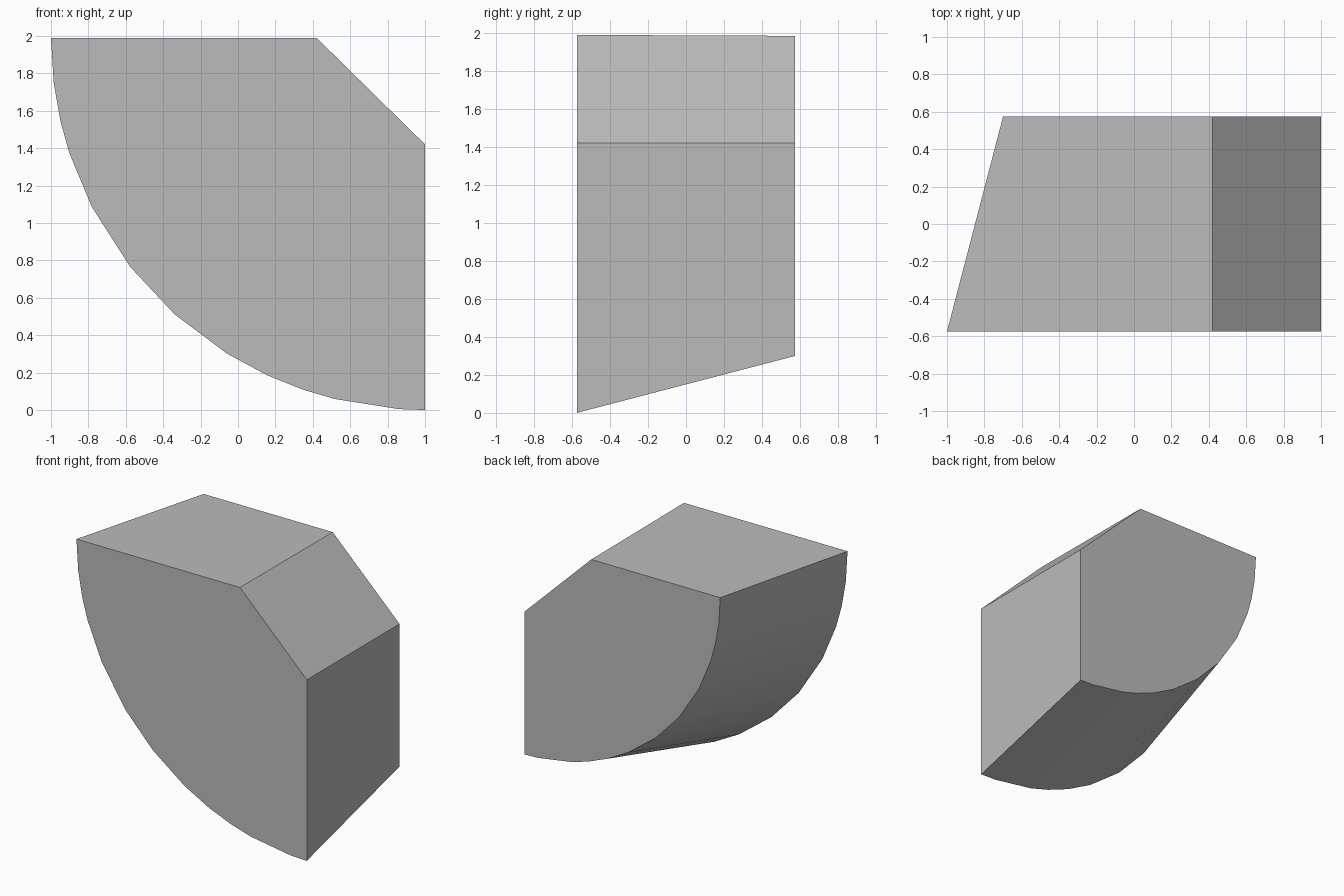
import bpy, bmesh
from math import radians, sin, cos

default = bpy.data.objects.get("Cube")
if default:
    bpy.data.objects.remove(default, do_unlink=True)

# Single grey material
grey = bpy.data.materials.new("plain_grey")
grey.use_nodes = True
colour = (0.5, 0.5, 0.5, 1)
grey.diffuse_color = colour
grey.node_tree.nodes["Principled BSDF"].inputs["Base Color"].default_value = colour

HALF_DEPTH = 0.575
ARC_ANGLES = (0, 7, 13, 18, 27, 38, 48, 58, 65, 71, 76, 86, 90)


def profile(bm, y, rx, rz, top):
    """Quarter-round outline with a chamfered upper corner."""
    pts = [(1 - rx * cos(radians(a)), top - rz * sin(radians(a))) for a in ARC_ANGLES]
    pts += [(1, 1.42), (0.42, top)]
    return [bm.verts.new((x, y, z)) for x, z in pts]


# Tapered quarter-round block: large front outline, smaller back outline
bm = bmesh.new()
front = profile(bm, -HALF_DEPTH, 2.0, 1.99, 1.99)
back = profile(bm, HALF_DEPTH, 1.7, 1.685, 1.985)
bm.faces.new(front)
bm.faces.new(back[::-1])
count = len(front)
for i in range(count):
    j = (i + 1) % count
    bm.faces.new((front[i], back[i], back[j], front[j]))
bmesh.ops.recalc_face_normals(bm, faces=bm.faces)

mesh = bpy.data.meshes.new("quarter_round_block")
bm.to_mesh(mesh)
bm.free()
mesh.materials.append(grey)
block = bpy.data.objects.new("quarter_round_block", mesh)
bpy.context.collection.objects.link(block)

# Smooth curved underside, crisp edges elsewhere
bpy.ops.object.select_all(action="DESELECT")
block.select_set(True)
bpy.context.view_layer.objects.active = block
bpy.ops.object.shade_smooth_by_angle(angle=radians(30))
